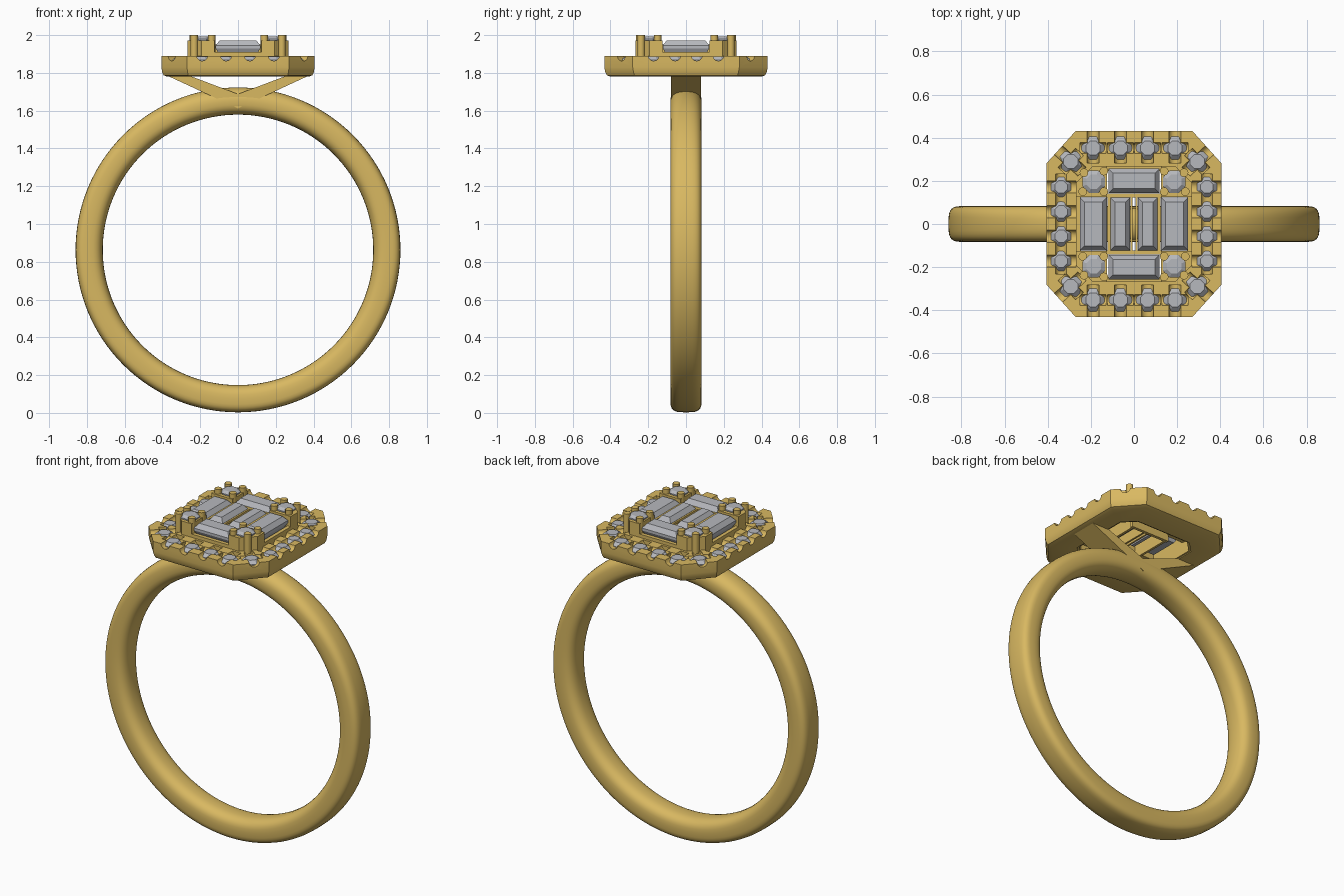
import bpy, bmesh, math
from mathutils import Matrix, Vector

if "Cube" in bpy.data.objects:
    bpy.data.objects.remove(bpy.data.objects["Cube"])


def material(name, col):
    m = bpy.data.materials.new(name)
    m.diffuse_color = (*col, 1)
    m.use_nodes = True
    m.node_tree.nodes["Principled BSDF"].inputs["Base Color"].default_value = m.diffuse_color
    return m


GOLD = material("yellow gold", (0.69, 0.48, 0.12))
GEM = material("pale grey gem", (0.47, 0.48, 0.51))


def finish(name, bm, mat, smooth=None):
    bmesh.ops.recalc_face_normals(bm, faces=bm.faces)
    me = bpy.data.meshes.new(name)
    bm.to_mesh(me)
    bm.free()
    ob = bpy.data.objects.new(name, me)
    bpy.context.collection.objects.link(ob)
    me.materials.append(mat)
    if smooth:
        bpy.ops.object.select_all(action='DESELECT')
        ob.select_set(True)
        bpy.context.view_layer.objects.active = ob
        bpy.ops.object.shade_smooth_by_angle(angle=math.radians(smooth))
    return ob


def loft(bm, rings, closed=False):
    """Skin a list of point loops; closed joins the last loop to the first."""
    vs = [[bm.verts.new(p) for p in r] for r in rings]
    n = len(vs[0])
    for i in range(len(vs) if closed else len(vs) - 1):
        a, b = vs[i], vs[(i + 1) % len(vs)]
        for j in range(n):
            k = (j + 1) % n
            bm.faces.new((a[j], a[k], b[k], b[j]))
    if not closed:
        bm.faces.new(vs[0][::-1])
        bm.faces.new(vs[-1])


def octagon(hx, hy, cx, cy, z):
    return [(sx * x, sy * y, z) for sx, sy, pts in (
        (1, 1, ((hx, hy - cy), (hx - cx, hy))), (-1, 1, ((hx - cx, hy), (hx, hy - cy))),
        (-1, -1, ((hx, hy - cy), (hx - cx, hy))), (1, -1, ((hx - cx, hy), (hx, hy - cy))))
        for x, y in pts]


def box(bm, x0, x1, y0, y1, z0, z1):
    loft(bm, [[(x0, y0, z), (x1, y0, z), (x1, y1, z), (x0, y1, z)] for z in (z0, z1)])


def cyl(bm, p, r, length, axis=(0, 0, 1), n=12):
    rot = Vector((0, 0, 1)).rotation_difference(Vector(axis)).to_matrix().to_4x4()
    bmesh.ops.create_cone(bm, cap_ends=True, segments=n, radius1=r, radius2=r,
                          depth=length, matrix=Matrix.Translation(p) @ rot)


def round_gem(bm, x, y, r, levels, n=8):
    loft(bm, [[(x + r * s * math.cos((i + .5) * math.tau / n),
                y + r * s * math.sin((i + .5) * math.tau / n), z) for i in range(n)]
              for s, z in levels])


# band: section gets rounder outside towards the top
CZ, RC, HR, HW = 0.863, 0.788, 0.072, 0.083
bm = bmesh.new()
rings = []
for i in range(128):
    a = i * math.tau / 128
    top = max(0, math.sin(a)) ** 2
    ring = []
    for j in range(32):
        t = j * math.tau / 32
        c, s = math.cos(t), math.sin(t)
        e = 2 / ((3.6 - 1.4 * top) if c > 0 else 2.6)
        r = RC + HR * math.copysign(abs(c) ** e, c)
        ring.append((r * math.cos(a), HW * math.copysign(abs(s) ** e, s),
                     CZ + r * math.sin(a)))
    rings.append(ring)
loft(bm, rings, closed=True)
finish("band", bm, GOLD, 50)

# V shaped gallery joining band and head
bm = bmesh.new()
v = [(0, 1.612), (0.385, 1.79), (0.27, 1.79), (0, 1.688), (-0.27, 1.79), (-0.385, 1.79)]
rings = [[(x, y, z) for x, z in v] for y in (-0.08, 0.08)]
loft(bm, rings)
finish("v_gallery", bm, GOLD)

# halo plate with rounded lower edge
bm = bmesh.new()
prof = [(0.255, 0.255, 0.07, 0.07, 1.78), (0.375, 0.40, 0.125, 0.14, 1.78),
        (0.393, 0.418, 0.13, 0.145, 1.787), (0.402, 0.428, 0.135, 0.15, 1.805),
        (0.405, 0.432, 0.135, 0.15, 1.83), (0.405, 0.432, 0.135, 0.15, 1.89),
        (0.255, 0.255, 0.07, 0.07, 1.89)]
loft(bm, [octagon(*p) for p in prof], closed=True)
halo = finish("halo", bm, GOLD)

# halo stone seats: (x, y, outward direction, radius)
D = Vector((0.74, 0.67, 0)).normalized()
seats = []
for s in (1, -1):
    seats += [(x, 0.352 * s, (0, s, 0), 0.057) for x in (-0.19, -0.063, 0.063, 0.19)]
    seats += [(0.338 * s, y, (s, 0, 0), 0.05) for y in (-0.172, -0.057, 0.057, 0.172)]
    seats += [(0.293 * s, 0.29 * t, (D.x * s, D.y * t, 0), 0.057) for t in (1, -1)]

# cross grooves leave four claws round every stone
bm = bmesh.new()
for x, y, d, r in seats:
    tang = (-d[1], d[0], 0)
    p = Vector((x, y, 1.892))
    cyl(bm, p + Vector(d) * 0.02, 0.029, 0.18, d)
    cyl(bm, p, 0.026, 0.12, tang)
cutter = finish("groove_cutter", bm, GOLD)
cutter.hide_render = True
mod = halo.modifiers.new("grooves", 'BOOLEAN')
mod.object = cutter
mod.operation = 'DIFFERENCE'
mod.solver = 'EXACT'
mod.use_self = True
bpy.ops.object.select_all(action='DESELECT')
halo.select_set(True)
bpy.context.view_layer.objects.active = halo
bpy.ops.object.modifier_apply(modifier="grooves")
bpy.data.objects.remove(cutter)
bpy.ops.object.shade_smooth_by_angle(angle=math.radians(35))

# halo stones
bm = bmesh.new()
for x, y, d, r in seats:
    round_gem(bm, x, y, r, [(0.15, 1.80), (1, 1.862), (1, 1.868), (0.62, 1.886)])
finish("halo_stones", bm, GEM)

# centre setting wall
bm = bmesh.new()
loft(bm, [octagon(h, h, c, c, z) for h, c, z in (
    (0.268, 0.075, 1.785), (0.268, 0.075, 1.91), (0.245, 0.068, 1.91),
    (0.245, 0.068, 1.785))], closed=True)
finish("centre_wall", bm, GOLD)

# corner blocks with chamfered outer corner, prongs and round stones
blocks, prongs, rounds = bmesh.new(), bmesh.new(), bmesh.new()
plan = [(0.125, 0.125), (0.268, 0.125), (0.268, 0.193), (0.193, 0.268), (0.125, 0.268)]
for sx in (1, -1):
    for sy in (1, -1):
        loft(blocks, [[(sx * x, sy * y, z) for x, y in plan] for z in (1.86, 1.972)])
        for px, py in ((0.14, 0.15), (0.238, 0.15), (0.14, 0.245), (0.232, 0.238)):
            cyl(prongs, (sx * px, sy * py, 1.94), 0.02, 0.12)
        round_gem(rounds, sx * 0.187, sy * 0.196, 0.056,
                  [(0.2, 1.84), (1, 1.974), (1, 1.98), (0.65, 1.992)])
finish("corner_blocks", blocks, GOLD)
finish("prongs", prongs, GOLD, 40)
finish("corner_round_stones", rounds, GEM)

# divider bars between the baguettes
bm = bmesh.new()
for s in (1, -1):
    box(bm, s * 0.116 - 0.007, s * 0.116 + 0.007, -0.135, 0.135, 1.82, 1.95)
    box(bm, -0.13, 0.13, s * 0.132 - 0.009, s * 0.132 + 0.009, 1.82, 1.945)
    box(bm, s * 0.012 - 0.005, s * 0.012 + 0.005, -0.13, 0.13, 1.84, 1.945)
finish("divider_bars", bm, GOLD)

# baguette stones: (centre x, centre y, half x, half y)
bm = bmesh.new()
bag = []
for s in (1, -1):
    bag += [(0, 0.2 * s, 0.118, 0.057), (0.188 * s, 0, 0.063, 0.123),
            (0.064 * s, 0, 0.046, 0.123)]
for x, y, hx, hy in bag:
    loft(bm, [[(x + a * (hx - i), y + b * (hy - i), z)
               for a, b in ((-1, -1), (1, -1), (1, 1), (-1, 1))]
              for i, z in ((0.036, 1.865), (0, 1.93), (0, 1.945), (0.021, 1.972))])
finish("baguette_stones", bm, GEM)
